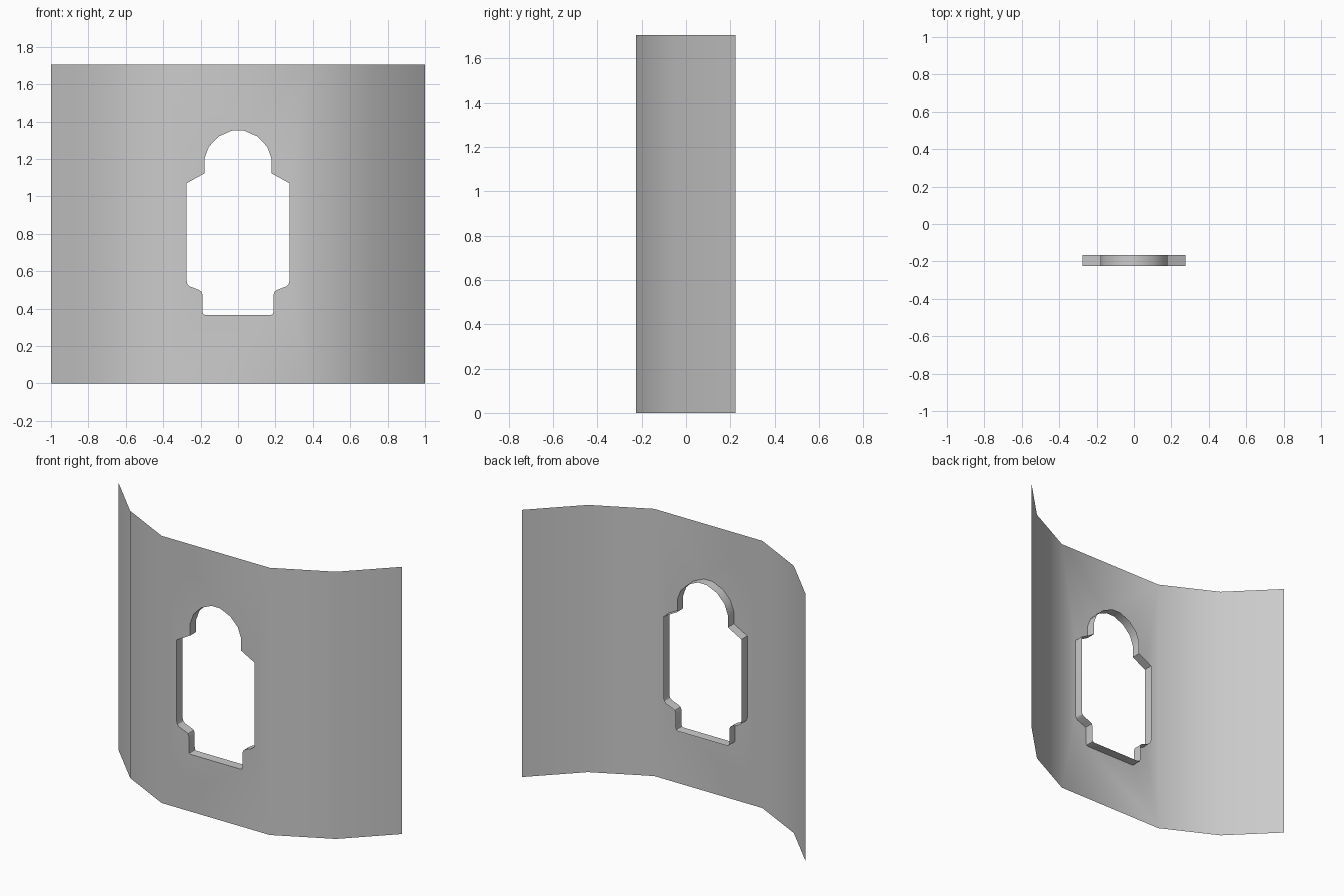
import bpy, bmesh, math

if "Cube" in bpy.data.objects:
    bpy.data.objects.remove(bpy.data.objects["Cube"])

HEIGHT = 1.705
RADIUS = 1 / math.sin(math.radians(54))
FRONT_Y, BACK_Y = -0.225, -0.165


def make_object(name, bm):
    mesh = bpy.data.meshes.new(name)
    bm.to_mesh(mesh)
    bm.free()
    obj = bpy.data.objects.new(name, mesh)
    bpy.context.collection.objects.link(obj)
    bpy.ops.object.select_all(action='DESELECT')
    obj.select_set(True)
    bpy.context.view_layer.objects.active = obj
    bpy.ops.object.shade_smooth_by_angle(angle=math.radians(30))
    return obj


# Window outline: right half from sill to arch, then mirrored
half = [(0.175, 0.365), (0.186, 0.37), (0.19, 0.385), (0.19, 0.475),
        (0.196, 0.491), (0.21, 0.50), (0.257, 0.518), (0.27, 0.53),
        (0.275, 0.548), (0.275, 1.07), (0.18, 1.122), (0.18, 1.20),
        (0.156, 1.265), (0.103, 1.32), (0.03, 1.352)]
outline = half + [(-x, z) for x, z in reversed(half)]

# Curved wall plan: 18 degree arc steps with a flat middle panel
plan = []
for deg in (-54, -36, -18, 18, 36, 54):
    a = math.radians(deg)
    plan.append((RADIUS * math.sin(a),
                 FRONT_Y + RADIUS * (math.cos(math.radians(18)) - math.cos(a))))

# Wall sheet with the window opening
bm = bmesh.new()
low = [bm.verts.new((x, y, 0)) for x, y in plan]
top = [bm.verts.new((x, y, HEIGHT)) for x, y in plan]
hole = [bm.verts.new((x, FRONT_Y, z)) for x, z in outline]
border = []
for loop in ([low[2], low[3], top[3], top[2]], hole):
    for i, v in enumerate(loop):
        border.append(bm.edges.new((v, loop[(i + 1) % len(loop)])))
bmesh.ops.triangle_fill(bm, edges=border, use_beauty=True, use_dissolve=False,
                        normal=(0, -1, 0))
for f in bm.faces:
    f.normal_update()
    if f.normal.y > 0:
        f.normal_flip()
for i in (0, 1, 3, 4):
    bm.faces.new((low[i], low[i + 1], top[i + 1], top[i]))
make_object("curved_wall", bm)

# Window reveal running back from the opening
bm = bmesh.new()
front = [bm.verts.new((x, FRONT_Y, z)) for x, z in outline]
back = [bm.verts.new((x, BACK_Y, z)) for x, z in outline]
for i in range(len(outline)):
    j = (i + 1) % len(outline)
    bm.faces.new((front[i], front[j], back[j], back[i]))
make_object("window_reveal", bm)
